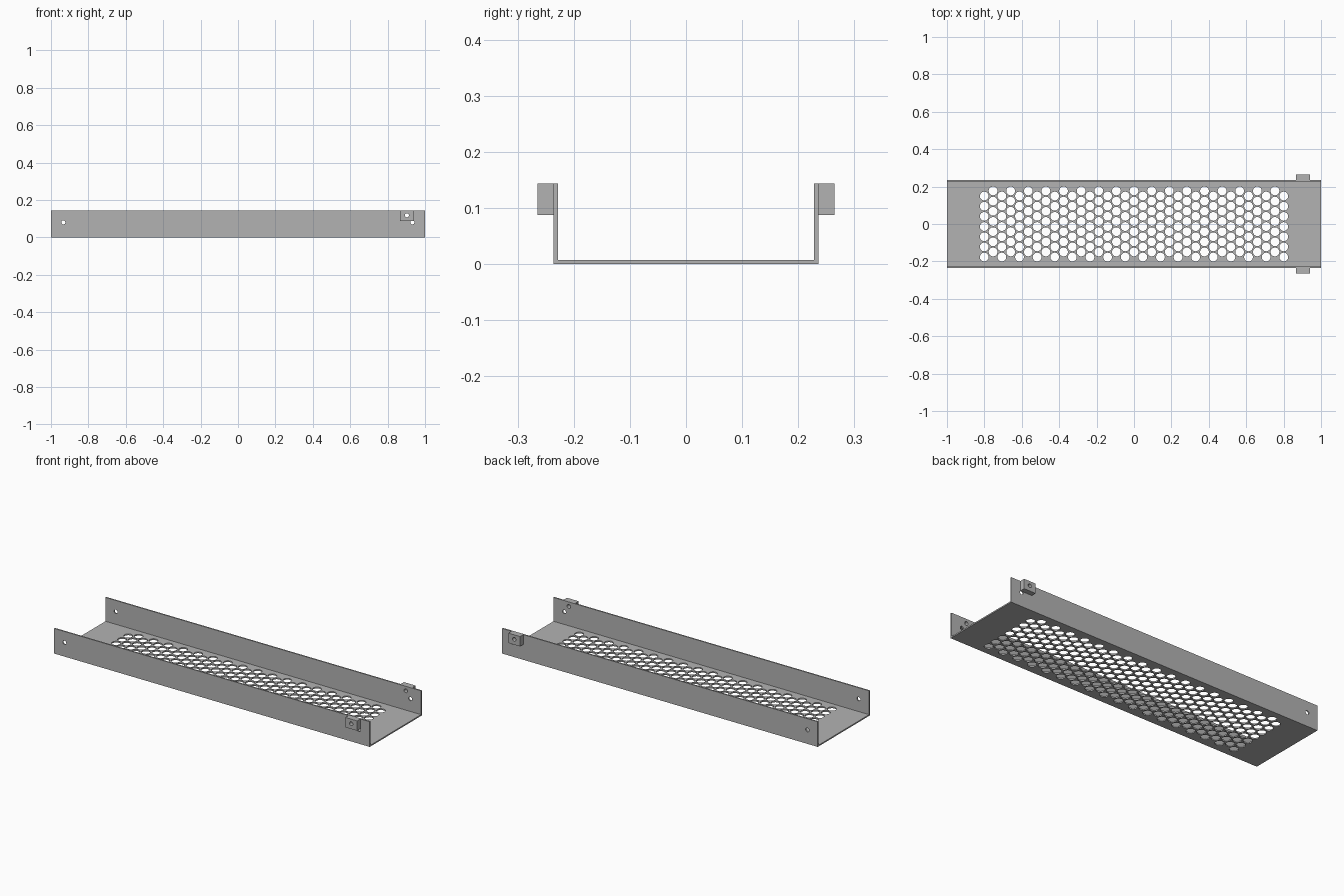
import bpy, bmesh, math
from mathutils import Matrix, Vector

if "Cube" in bpy.data.objects:
    bpy.data.objects.remove(bpy.data.objects["Cube"])

steel = bpy.data.materials.new("grey_steel")
steel.use_nodes = True
GREY = (0.45, 0.45, 0.45, 1)
steel.diffuse_color = GREY
steel.node_tree.nodes["Principled BSDF"].inputs["Base Color"].default_value = GREY

HALF_W, HEIGHT, THICK = 0.236, 0.144, 0.0075


def add_object(name, bm):
    bmesh.ops.recalc_face_normals(bm, faces=bm.faces)
    mesh = bpy.data.meshes.new(name)
    bm.to_mesh(mesh)
    bm.free()
    mesh.materials.append(steel)
    obj = bpy.data.objects.new(name, mesh)
    bpy.context.collection.objects.link(obj)
    return obj


def cylinders(name, spots, radius, depth, axis, sides=24):
    bm = bmesh.new()
    turn = Matrix.Rotation(math.pi / 2, 4, "X") if axis == "Y" else Matrix()
    for spot in spots:
        bmesh.ops.create_cone(bm, cap_ends=True, segments=sides, radius1=radius,
                              radius2=radius, depth=depth,
                              matrix=Matrix.Translation(spot) @ turn)
    obj = add_object(name, bm)
    obj.hide_render = True
    return obj


def cut(obj, cutter):
    mod = obj.modifiers.new("cut", "BOOLEAN")
    mod.operation, mod.solver, mod.object = "DIFFERENCE", "EXACT", cutter
    bpy.context.view_layer.update()
    graph = bpy.context.evaluated_depsgraph_get()
    mesh = bpy.data.meshes.new_from_object(obj.evaluated_get(graph))
    obj.modifiers.clear()
    obj.data = mesh


# U-shaped channel: profile swept along x
half = [(HALF_W, 0), (HALF_W, HEIGHT), (HALF_W - THICK, HEIGHT), (HALF_W - THICK, THICK)]
profile = half + [(-y, z) for y, z in reversed(half)]
bm = bmesh.new()
face = bm.faces.new([bm.verts.new((-1, y, z)) for y, z in profile])
swept = bmesh.ops.extrude_face_region(bm, geom=[face])["geom"]
bmesh.ops.translate(bm, vec=(2, 0, 0),
                    verts=[v for v in swept if isinstance(v, bmesh.types.BMVert)])
channel = add_object("channel", bm)

# Staggered perforations in the floor
COLS, ROWS, STEP = 35, 7, 0.0471
pitch = STEP * 2 / math.sqrt(3)
spots = []
for c in range(COLS):
    shift = pitch / 4 * (1 if c % 2 else -1)
    for r in range(ROWS):
        spots.append(Vector(((c - (COLS - 1) / 2) * STEP,
                             (r - (ROWS - 1) / 2) * pitch + shift, 0)))
floor_cutter = cylinders("floor_cutter", spots, 0.0235, 0.05, "Z")

# Fixing holes through both walls
wall_cutter = cylinders("wall_cutter", [(-0.934, 0, 0.08), (0.932, 0, 0.08)], 0.011, 1, "Y")
tab_cutter = cylinders("tab_cutter", [(0.903, 0, 0.118)], 0.011, 1, "Y")
for cutter in (floor_cutter, wall_cutter, tab_cutter):
    cut(channel, cutter)

# Mounting blocks outside each wall, drilled through
for side, name in ((-1, "front_mounting_block"), (1, "back_mounting_block")):
    size = Vector((0.074, 0.029, 0.0565))
    centre = (0.903, side * (HALF_W + size.y / 2), HEIGHT - size.z / 2)
    bm = bmesh.new()
    bmesh.ops.create_cube(bm, size=1,
                          matrix=Matrix.Translation(centre) @ Matrix.Diagonal((*size, 1)))
    cut(add_object(name, bm), tab_cutter)

for cutter in (floor_cutter, wall_cutter, tab_cutter):
    bpy.data.objects.remove(cutter)
